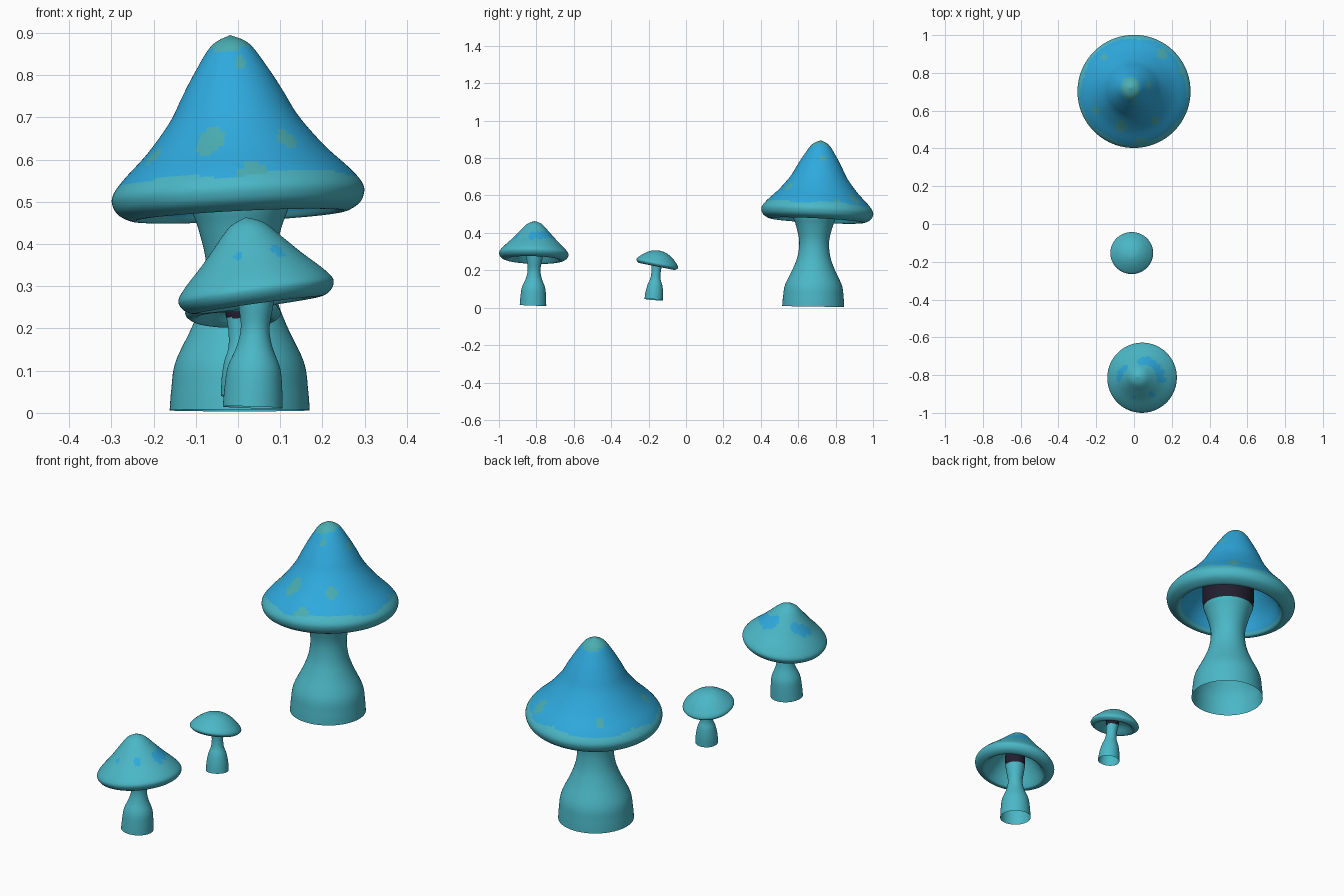
import bpy, bmesh, math
from mathutils import Vector

if "Cube" in bpy.data.objects:
    bpy.data.objects.remove(bpy.data.objects["Cube"])


def material(name, rgb):
    m = bpy.data.materials.new(name)
    m.diffuse_color = (*rgb, 1)
    m.use_nodes = True
    m.node_tree.nodes["Principled BSDF"].inputs["Base Color"].default_value = m.diffuse_color
    return m


TEAL, BLUE, GREEN, DARK = 0, 1, 2, 3
MATS = [material("teal", (0.07, 0.475, 0.565)),
        material("sky blue", (0.028, 0.40, 0.73)),
        material("sea green", (0.068, 0.42, 0.44)),
        material("dark plum", (0.017, 0.013, 0.03))]


def smooth_profile(pts, n):
    """Catmull-Rom curve through the (radius, height) points."""
    p = [Vector(q) for q in pts]
    p = [p[0]] + p + [p[-1]]
    out = []
    for a, b, c, d in zip(p, p[1:], p[2:], p[3:]):
        for i in range(n):
            t = i / n
            out.append(0.5 * (2 * b + (c - a) * t + (2 * a - 5 * b + 4 * c - d) * t * t
                              + (3 * b - a - 3 * c + d) * t ** 3))
    return out + [p[-1]]


def lathe(name, pts, origin, axis, rule, n=5, segs=80):
    """Spin a profile round a leaning axis; rule(world point, local point, row) picks colour."""
    prof = smooth_profile(pts, n)
    rot = Vector((0, 0, 1)).rotation_difference(Vector(axis))
    org = Vector(origin)
    bm = bmesh.new()
    rings = []
    for r, z in prof:
        if abs(r) < 1e-5:
            rings.append([bm.verts.new((0, 0, z))] * segs)
        else:
            rings.append([bm.verts.new((r * math.cos(2 * math.pi * k / segs),
                                        r * math.sin(2 * math.pi * k / segs), z))
                          for k in range(segs)])
    for row, (a, b) in enumerate(zip(rings, rings[1:])):
        for k in range(segs):
            j = (k + 1) % segs
            loop = list(dict.fromkeys((a[k], b[k], b[j], a[j])))
            f = bm.faces.new(loop)
            local = f.calc_center_median()
            f.material_index = rule(org + rot @ local, local, row / n)
    for v in bm.verts:
        v.co = org + rot @ v.co
    bmesh.ops.recalc_face_normals(bm, faces=bm.faces)
    for f in bm.faces:
        f.smooth = True
    me = bpy.data.meshes.new(name)
    bm.to_mesh(me)
    bm.free()
    for m in MATS:
        me.materials.append(m)
    ob = bpy.data.objects.new(name, me)
    bpy.context.collection.objects.link(ob)
    return ob


def in_spot(w, centre, spots):
    """Spots are (azimuth in degrees, height, radius) round a vertical axis."""
    dx, dy = w.x - centre[0], w.y - centre[1]
    r, az = math.hypot(dx, dy), math.atan2(dy, dx)
    for deg, z, size in spots:
        d = (az - math.radians(deg) + math.pi) % (2 * math.pi) - math.pi
        if math.hypot(r * d, w.z - z) < size:
            return True
    return False


# --- large mushroom: blue cap, green spots, teal rim
big_spots = [(-109, .645, .034), (-54, .647, .022), (-152, .608, .018), (-85, .83, .014),
             (52, .58, .028), (132, .58, .02), (16, .80, .018), (-82, .56, .036), (22, .555, .026)]


def big_rule(w, l, row):
    if row >= 11:
        return BLUE
    az = math.atan2(l.y, l.x)
    if l.z < 0.036 + 0.006 * math.sin(5 * az) + 0.003 * math.sin(9 * az + 1):
        return TEAL
    if math.hypot((w.x + .02) / .05, (w.y - .72) / .06) < 1:
        return GREEN
    return GREEN if in_spot(w, (0, .71), big_spots) else BLUE


lathe("large_cap", [(0, .38), (.045, .357), (.088, .295), (.12, .24), (.153, .18), (.21, .108),
                    (.27, .048), (.297, .012), (.297, -.015), (.282, -.036), (.25, -.05),
                    (.232, -.035), (.2, .03), (.15, .1), (.1, .17), (.05, .26), (0, .3)],
      (0, .702, .516), (-.05, .05, 1), big_rule, n=6, segs=96)
lathe("large_stem", [(.166, 0), (.162, .05), (.152, .115), (.112, .2), (.087, .27), (.08, .35),
                     (.098, .43), (.115, .48), (.12, .53), (.12, .62)],
      (.004, .68, .006), (0, .015, 1), lambda w, l, row: DARK if w.z > .485 else TEAL)

# --- medium mushroom: teal cap with blue patches
mid_spots = [(82, .40, .024), (66, .392, .024), (48, .39, .02), (30, .39, .02), (12, .387, .022),
             (-6, .385, .02), (168, .365, .026), (150, .38, .022), (185, .355, .018),
             (-55, .385, .015), (-105, .37, .01)]
lathe("medium_cap", [(0, .18), (.04, .163), (.08, .122), (.12, .079), (.16, .04), (.183, .012),
                     (.184, -.006), (.17, -.023), (.147, -.03), (.132, -.018), (.1, .03),
                     (.06, .08), (0, .13)],
      (.043, -.814, .285), (-.14, .03, 1),
      lambda w, l, row: BLUE if row < 6 and in_spot(w, (.03, -.81), mid_spots) else TEAL,
      n=7, segs=96)
lathe("medium_stem", [(.071, 0), (.068, .05), (.062, .095), (.042, .145), (.034, .19),
                      (.041, .24), (.046, .28), (.046, .33)],
      (.035, -.818, .013), (.03, .03, 1), lambda w, l, row: DARK if w.z > .285 else TEAL)

# --- small mushroom: plain tilted teal cap
lathe("small_cap", [(0, .066), (.035, .061), (.07, .043), (.1, .017), (.112, .001),
                    (.111, -.01), (.096, -.02), (.08, -.012), (.05, .012), (0, .03)],
      (-.012, -.153, .24), (0, .2, 1), lambda w, l, row: TEAL)
lathe("small_stem", [(.05, 0), (.047, .04), (.039, .08), (.028, .11), (.025, .14), (.027, .175),
                     (.03, .195), (.03, .225)],
      (.01, -.172, .043), (-.05, .08, 1), lambda w, l, row: DARK if w.z > .225 else TEAL)
